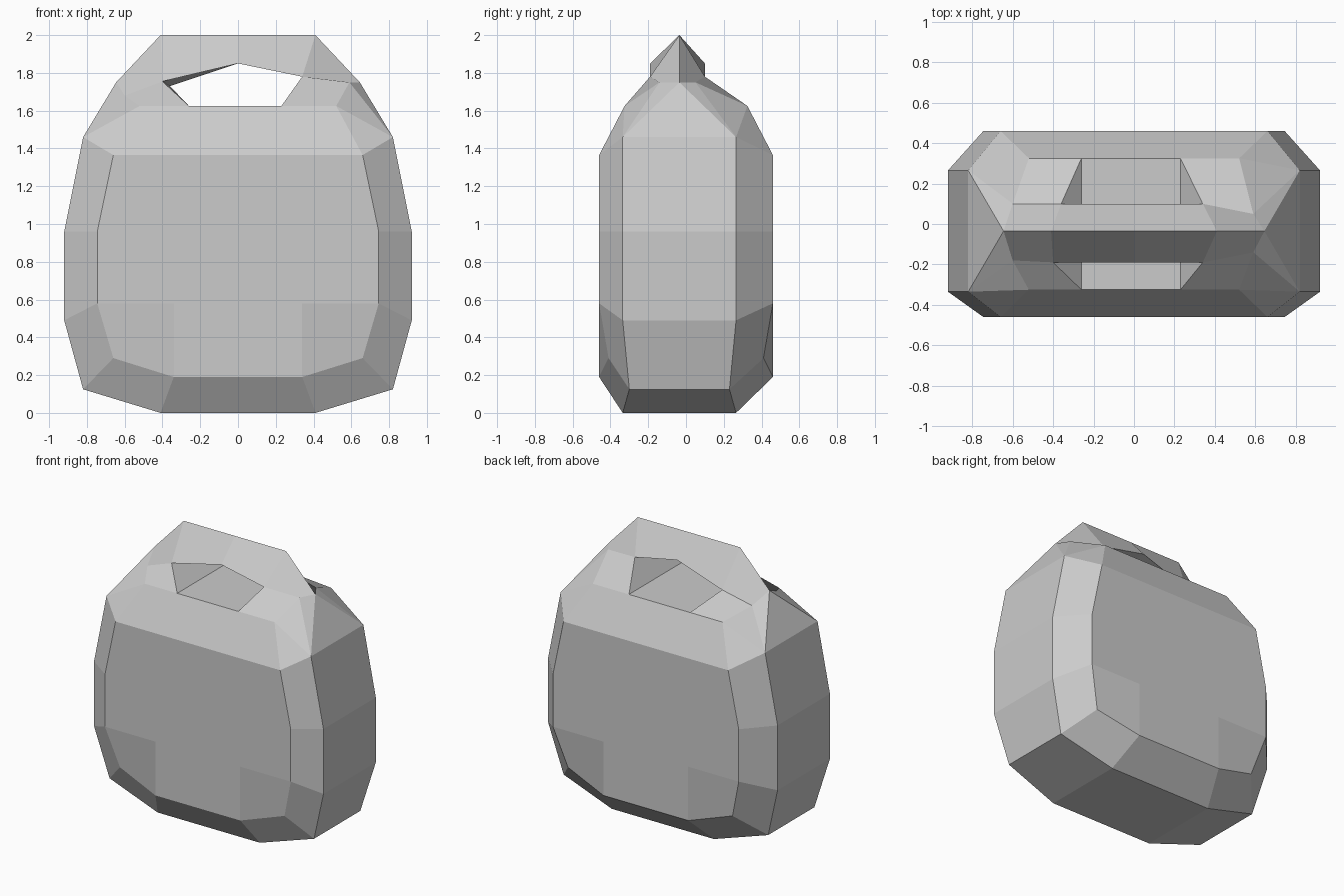
import bpy, bmesh
from mathutils import Vector

cube = bpy.data.objects.get("Cube")
if cube:
    bpy.data.objects.remove(cube, do_unlink=True)

stone = bpy.data.materials.new("stone_grey")
stone.use_nodes = True
colour = (0.6, 0.6, 0.6, 1)
stone.diffuse_color = colour
stone.node_tree.nodes["Principled BSDF"].inputs["Base Color"].default_value = colour

# Half profiles from the bottom up: x, depth, z
RIM = [(0.41, 0.30, 0), (0.82, 0.265, 0.125), (0.92, 0.30, 0.49),
       (0.92, 0.30, 0.96), (0.82, 0.30, 1.46)]
PANEL = [(0.34, 0.46, 0.19), (0.66, 0.41, 0.29), (0.745, 0.46, 0.58),
         (0.745, 0.46, 0.96), (0.66, 0.46, 1.365)]
SHOULDER = (0.52, 0.325, 1.625)
CENTRE_Y = -0.035
SIDES, FACES = (-1, 1), (-1, 1)

# Uneven handle points, keyed by side (and face)
DECK_X = {-1: -0.26, 1: 0.23}
TIP = {s: Vector((s * 0.645, CENTRE_Y, 1.75)) for s in SIDES}
RIDGE = {s: Vector((s * 0.41, CENTRE_Y, 2)) for s in SIDES}
HOLE = {(-1, -1): (-0.40, -0.19, 1.755), (-1, 1): (-0.36, 0.10, 1.73),
        (1, -1): (0.34, -0.19, 1.78), (1, 1): (0.34, 0.10, 1.78)}
OUTER = {(-1, -1): (-0.60, -0.18, 1.68), (-1, 1): (-0.60, 0.10, 1.68),
         (1, -1): (0.59, -0.14, 1.75), (1, 1): (0.59, 0.05, 1.75)}
MID_TOP = (0, CENTRE_Y, 2)
MID_LOW = {-1: (0, -0.19, 1.85), 1: (0, 0.10, 1.85)}

bm = bmesh.new()


def face(*points):
    bm.faces.new([bm.verts.new(p) for p in points])


def rim(i, s, f):
    x, depth, z = RIM[i]
    return (s * x, CENTRE_Y + f * depth, z)


def mirrored(p, s, f):
    return (s * p[0], f * p[1], p[2])


def deck(s, f):
    return (DECK_X[s], f * SHOULDER[1], SHOULDER[2])


# Body: bevelled sides and panel corners
for s in SIDES:
    for i in range(len(RIM) - 1):
        face(rim(i, s, -1), rim(i + 1, s, -1), rim(i + 1, s, 1), rim(i, s, 1))
    for f in FACES:
        panel = [mirrored(p, s, f) for p in PANEL]
        for i in range(len(RIM) - 1):
            face(panel[i], panel[i + 1], rim(i + 1, s, f), rim(i, s, f))
        inner = (panel[0][0], panel[2][1], panel[2][2])
        face(panel[0], panel[1], panel[2], inner)
        face(panel[-1], rim(-1, s, f), mirrored(SHOULDER, s, f))

# Body: broad panels, bottom bevels and shoulders
for f in FACES:
    right = [mirrored(p, 1, f) for p in PANEL]
    left = [mirrored(p, -1, f) for p in PANEL]
    outline = [[h[0], (h[0][0], h[2][1], h[2][2]), *h[2:]] for h in (right, left)]
    face(*outline[0], *reversed(outline[1]))
    face(left[0], right[0], rim(0, 1, f), rim(0, -1, f))
    face(left[-1], right[-1], mirrored(SHOULDER, 1, f), deck(1, f),
         deck(-1, f), mirrored(SHOULDER, -1, f))

# Underside and the flat seat below the grip
face(rim(0, -1, -1), rim(0, 1, -1), rim(0, 1, 1), rim(0, -1, 1))
face(deck(-1, -1), deck(1, -1), deck(1, 1), deck(-1, 1))

# Handle: posts and faceted grip
for s in SIDES:
    for f in FACES:
        hole, outer = HOLE[s, f], OUTER[s, f]
        shoulder = mirrored(SHOULDER, s, f)
        face(shoulder, deck(s, f), hole, outer)
        face(rim(-1, s, f), shoulder, outer)
        face(rim(-1, s, f), outer, TIP[s])
        face(hole, outer, TIP[s], RIDGE[s])
        face(hole, MID_LOW[f], MID_TOP, RIDGE[s])
    face(rim(-1, s, -1), TIP[s], rim(-1, s, 1))
    face(deck(s, -1), HOLE[s, -1], HOLE[s, 1], deck(s, 1))
    face(HOLE[s, -1], MID_LOW[-1], MID_LOW[1], HOLE[s, 1])

# Weld into one closed, flat-shaded shell
bmesh.ops.remove_doubles(bm, verts=bm.verts, dist=0.0005)
bmesh.ops.recalc_face_normals(bm, faces=bm.faces)
mesh = bpy.data.meshes.new("stone_weight_with_handle")
bm.to_mesh(mesh)
bm.free()
mesh.materials.append(stone)
weight = bpy.data.objects.new("stone_weight_with_handle", mesh)
bpy.context.collection.objects.link(weight)
